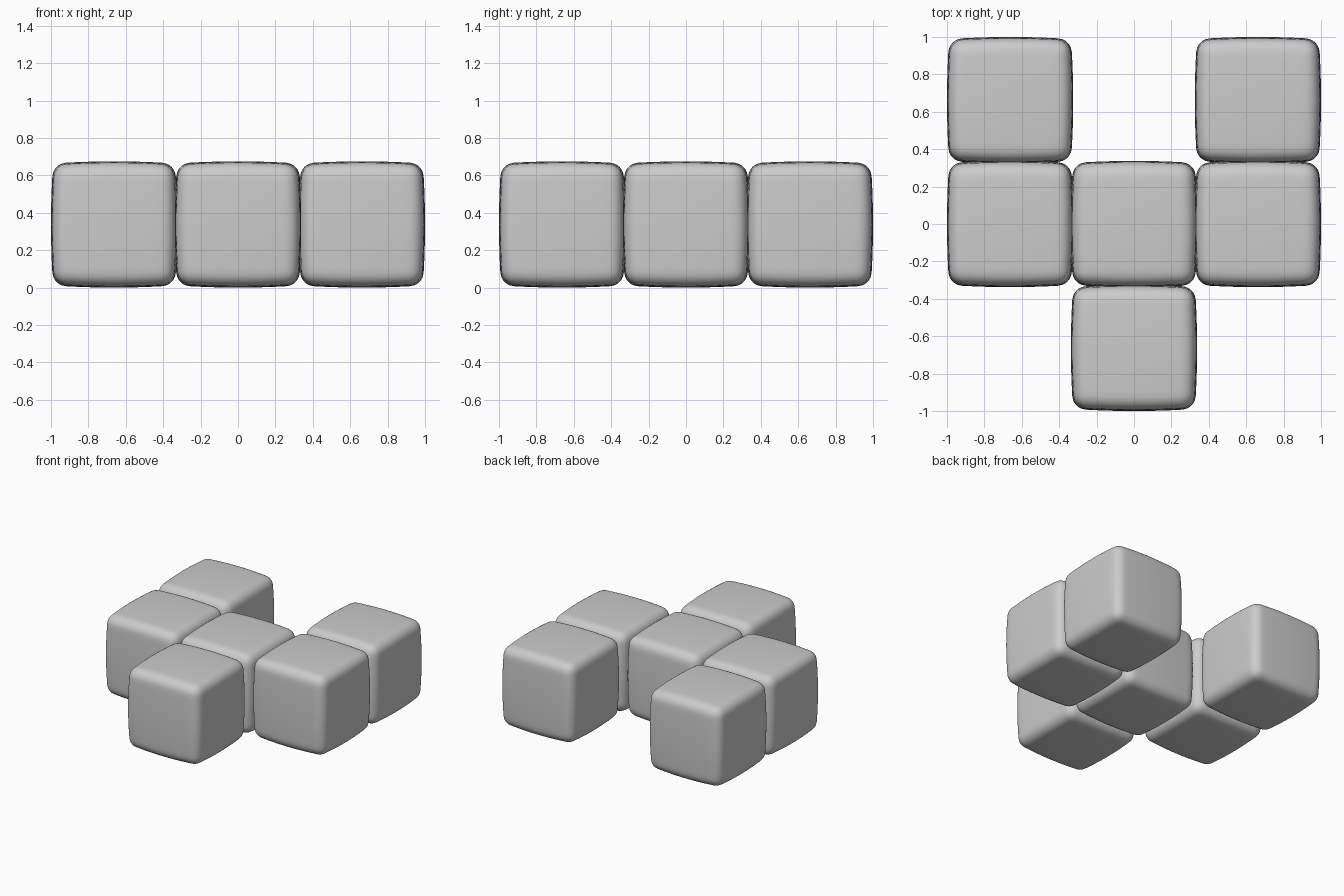
import bpy, bmesh, math
from mathutils import Vector

if "Cube" in bpy.data.objects:
    bpy.data.objects.remove(bpy.data.objects["Cube"])

HALF = 0.3375      # half size of one block
STEP = 0.6625      # spacing between blocks
RADIUS = 0.07      # edge rounding
BULGE = 0.035      # pillow bulge of the faces


def soft_block_mesh():
    # Rounded box whose faces swell slightly toward their centres
    bm = bmesh.new()
    bmesh.ops.create_cube(bm, size=2)
    bmesh.ops.subdivide_edges(bm, edges=bm.edges[:], cuts=23, use_grid_fill=True)
    inner = HALF - RADIUS
    for v in bm.verts:
        p = Vector([HALF * math.sin(c * math.pi / 2) for c in v.co])
        core = Vector([max(-inner, min(inner, c)) for c in p])
        q = core + (p - core).normalized() * RADIUS
        s = [1 - BULGE * (c / HALF) ** 2 for c in q]
        v.co = (q.x * s[1] * s[2], q.y * s[0] * s[2], q.z * s[0] * s[1])
    for f in bm.faces:
        f.smooth = True
    mesh = bpy.data.meshes.new("soft_block")
    bm.to_mesh(mesh)
    bm.free()
    return mesh


# Block layout, seen from above
blocks = {
    "back_left_block": (-1, 1), "back_right_block": (1, 1),
    "middle_left_block": (-1, 0), "centre_block": (0, 0),
    "middle_right_block": (1, 0), "front_block": (0, -1),
}
mesh = soft_block_mesh()
for name, (i, j) in blocks.items():
    ob = bpy.data.objects.new(name, mesh)
    ob.location = (i * STEP, j * STEP, HALF)
    bpy.context.collection.objects.link(ob)
